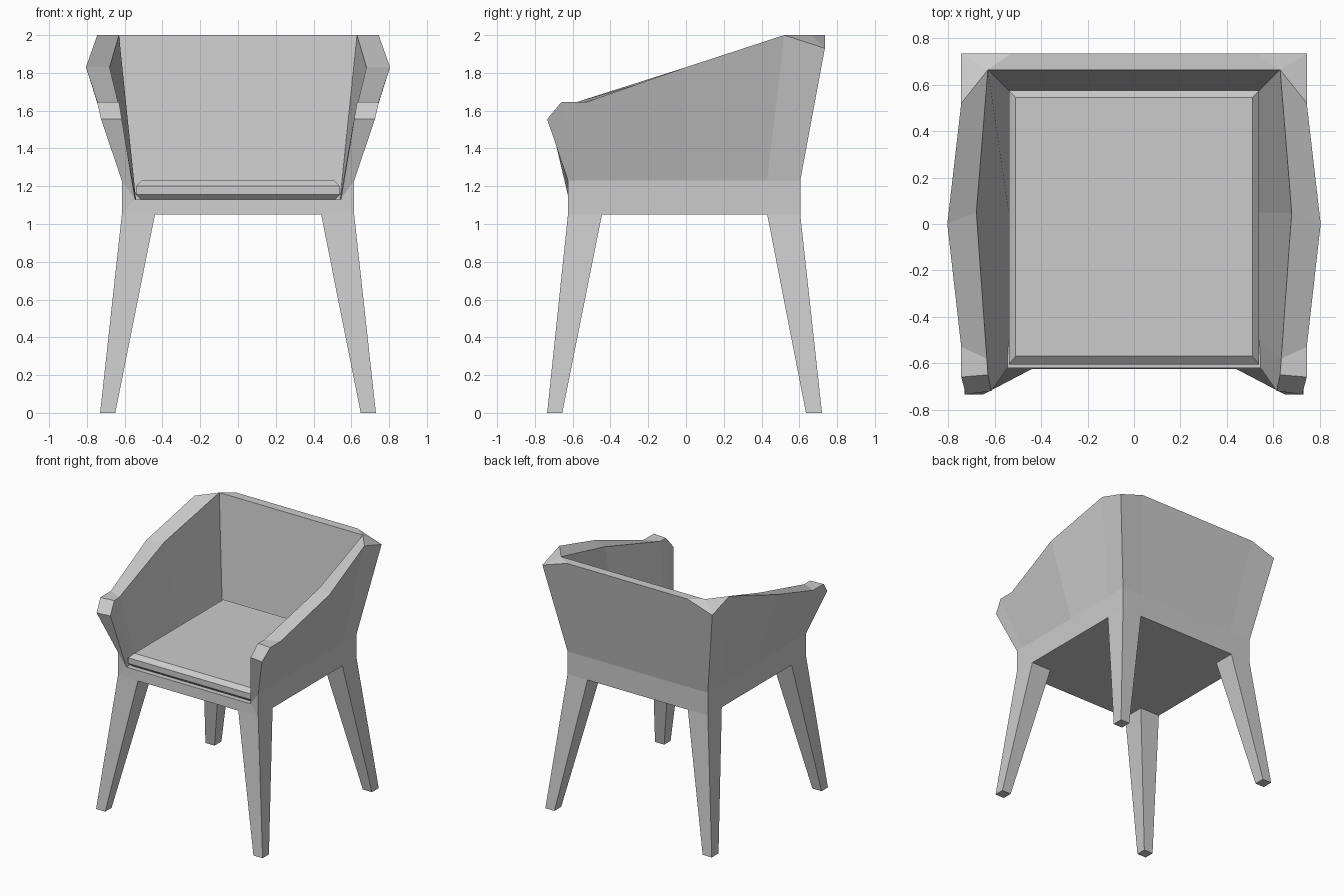
import bpy, bmesh

if "Cube" in bpy.data.objects:
    bpy.data.objects.remove(bpy.data.objects["Cube"])


def mesh_object(name, faces):
    """Make an object from faces given as point loops, welding shared points."""
    bm = bmesh.new()
    cache = {}
    for loop in faces:
        verts = []
        for p in loop:
            key = tuple(round(c, 4) for c in p)
            if key not in cache:
                cache[key] = bm.verts.new(key)
            if cache[key] not in verts:
                verts.append(cache[key])
        if len(verts) > 2:
            bm.faces.new(verts)
    bmesh.ops.recalc_face_normals(bm, faces=bm.faces)
    me = bpy.data.meshes.new(name)
    bm.to_mesh(me)
    bm.free()
    ob = bpy.data.objects.new(name, me)
    bpy.context.collection.objects.link(ob)
    return ob


def rect(x0, x1, y0, y1, z):
    return [(x0, y0, z), (x1, y0, z), (x1, y1, z), (x0, y1, z)]


def loft(name, rings):
    """Closed solid through a stack of four-point rings."""
    faces = [rings[0], rings[-1]]
    for a, b in zip(rings, rings[1:]):
        for i in range(4):
            j = (i + 1) % 4
            faces.append([a[i], a[j], b[j], b[i]])
    return mesh_object(name, faces)


# Shell: stations from the right arm front round to the back.
# Each: outer base xy, outer rim, inner rim, inner floor xy
APRON, BELT, FLOOR = 1.05, 1.23, 1.13
corner_in, corner_floor = (0.63, 0.665, 2.0), (0.54, 0.575)
stations = [
    ((0.615, -0.625), (0.725, -0.735, 1.555), (0.615, -0.72, 1.555), (0.545, -0.62)),
    ((0.615, -0.57), (0.745, -0.66, 1.645), (0.63, -0.65, 1.645), (0.545, -0.57)),
    ((0.615, -0.45), (0.745, -0.53, 1.645), (0.635, -0.58, 1.645), (0.54, -0.50)),
    ((0.615, 0.0), (0.805, 0.0, 1.83), (0.68, 0.05, 1.83), (0.54, 0.05)),
    ((0.615, 0.43), (0.745, 0.52, 2.0), corner_in, corner_floor),
    ((0.615, 0.605), (0.745, 0.735, 1.93), corner_in, corner_floor),
    ((0.43, 0.605), (0.53, 0.735, 2.0), corner_in, corner_floor),
]
right = [[(*b, APRON), (*b, BELT), ro, ri, (*f, FLOOR)] for b, ro, ri, f in stations]
left = [[(-p[0], *p[1:]) for p in s] for s in reversed(right)]
ring = right + left

faces = [[s[0] for s in ring], [s[4] for s in ring]]      # underside, floor
for a, b in zip(ring, ring[1:]):
    for i in range(4):
        faces.append([a[i], b[i], b[i + 1], a[i + 1]])
for s in (ring[0], ring[-1]):                             # arm front ends
    faces += [[s[1], s[2], s[3], s[4]], [s[0], s[1], s[4]]]
faces.append([ring[0][0], ring[0][4], ring[-1][4], ring[-1][0]])  # front apron
mesh_object("seat_shell", faces)

# Cushion with chamfered top and bottom edges
loft("cushion", [
    rect(-0.51, 0.51, -0.575, 0.545, 1.125),
    rect(-0.54, 0.54, -0.605, 0.575, 1.155),
    rect(-0.54, 0.54, -0.605, 0.575, 1.20),
    rect(-0.51, 0.51, -0.57, 0.545, 1.23),
])

# Tapered splayed legs
for label, foot, top in (("front", (-0.735, -0.655), (-0.625, -0.445)),
                         ("back", (0.635, 0.72), (0.43, 0.605))):
    for side, s in (("right", 1), ("left", -1)):
        loft(f"{label}_{side}_leg", [
            rect(s * 0.65, s * 0.73, *foot, 0.0),
            rect(s * 0.44, s * 0.615, *top, APRON),
        ])
